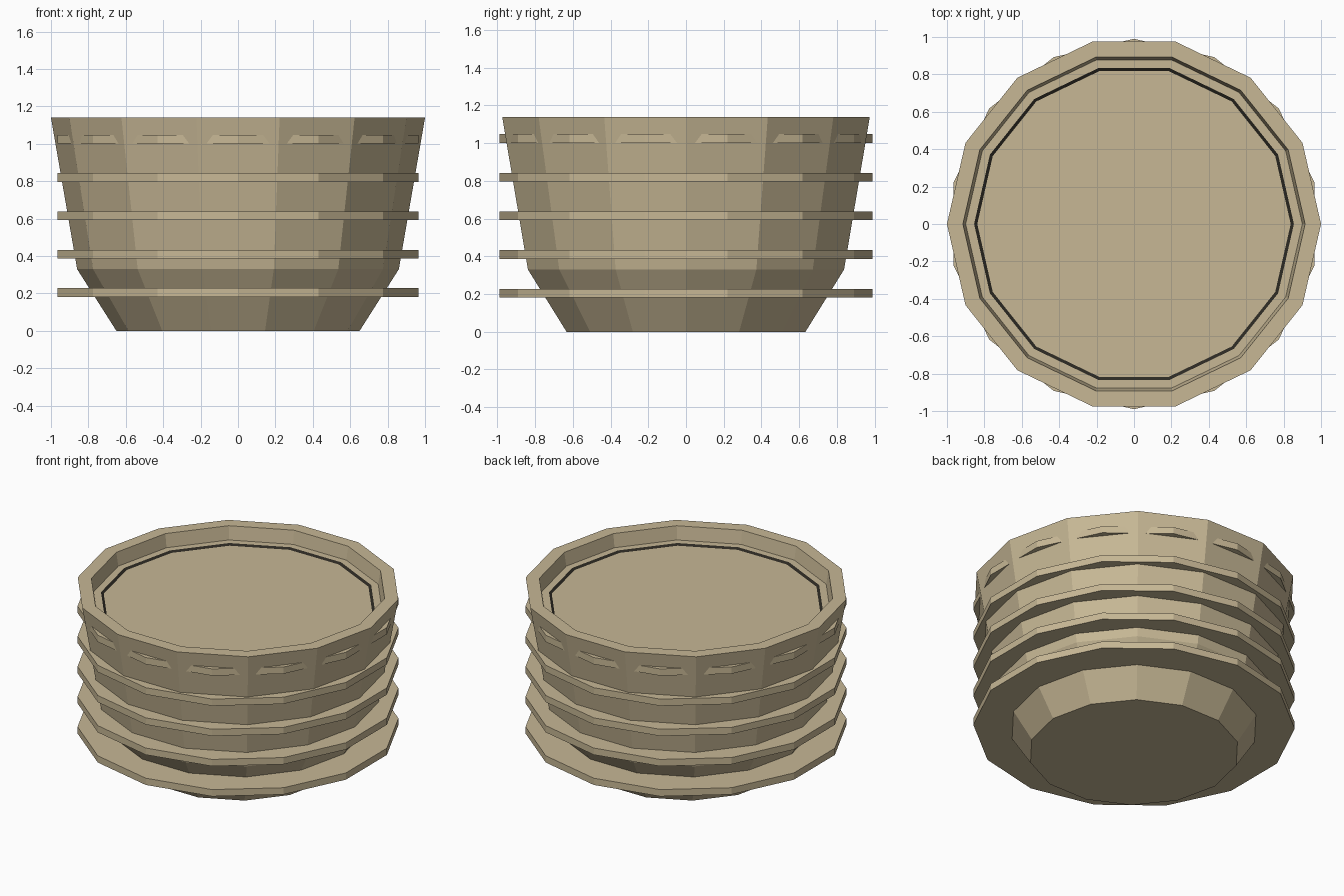
import bpy, bmesh, math

SIDES = 14
STEP = 2 * math.pi / SIDES

cube = bpy.data.objects.get("Cube")
if cube:
    bpy.data.objects.remove(cube)


def material(name, colour):
    mat = bpy.data.materials.new(name)
    mat.use_nodes = True
    mat.diffuse_color = (*colour, 1)
    mat.node_tree.nodes["Principled BSDF"].inputs["Base Color"].default_value = (*colour, 1)
    return mat


tan = material("tan clay", (0.57, 0.475, 0.30))
dark = material("dark seam", (0.025, 0.022, 0.016))


def lathe(name, profile, turn=0.0, closed=False, dark_band=None):
    """Spin (radius, height) points into a faceted shell."""
    bm = bmesh.new()
    loops = [[bm.verts.new((r * math.cos(turn + i * STEP), r * math.sin(turn + i * STEP), z))
              for i in range(SIDES)] for r, z in profile]
    pairs = list(zip(loops, loops[1:]))
    if closed:
        pairs.append((loops[-1], loops[0]))
    for band, (a, b) in enumerate(pairs):
        for i in range(SIDES):
            j = (i + 1) % SIDES
            face = bm.faces.new((a[i], a[j], b[j], b[i]))
            face.material_index = int(band == dark_band)
    if not closed:
        bm.faces.new(loops[0])
        bm.faces.new(loops[-1])
    bmesh.ops.recalc_face_normals(bm, faces=bm.faces)
    mesh = bpy.data.meshes.new(name)
    bm.to_mesh(mesh)
    bm.free()
    mesh.materials.append(tan)
    mesh.materials.append(dark)
    obj = bpy.data.objects.new(name, mesh)
    bpy.context.collection.objects.link(obj)
    return obj


# Tapered pot: foot, wall, rim, inner ledge, dark seam and recessed top
lathe("pot_body", [(0.65, 0), (0.86, 0.33), (1.0, 1.14), (0.915, 1.14),
                   (0.9, 1.05), (0.855, 1.05), (0.838, 1.04)], dark_band=5)


def wall_radius(z):
    if z < 0.33:
        return 0.65 + 0.21 * z / 0.33
    return 0.86 + 0.14 * (z - 0.33) / 0.81


# Flat hoops around the pot, turned half a facet
for k in range(5):
    low = 0.182 + 0.205 * k
    high = low + 0.046
    inner = 0.95 * wall_radius(low)
    lathe(f"hoop_{k + 1}", [(inner, low), (0.99, low), (0.99, high), (inner, high)],
          turn=STEP / 2, closed=True)
